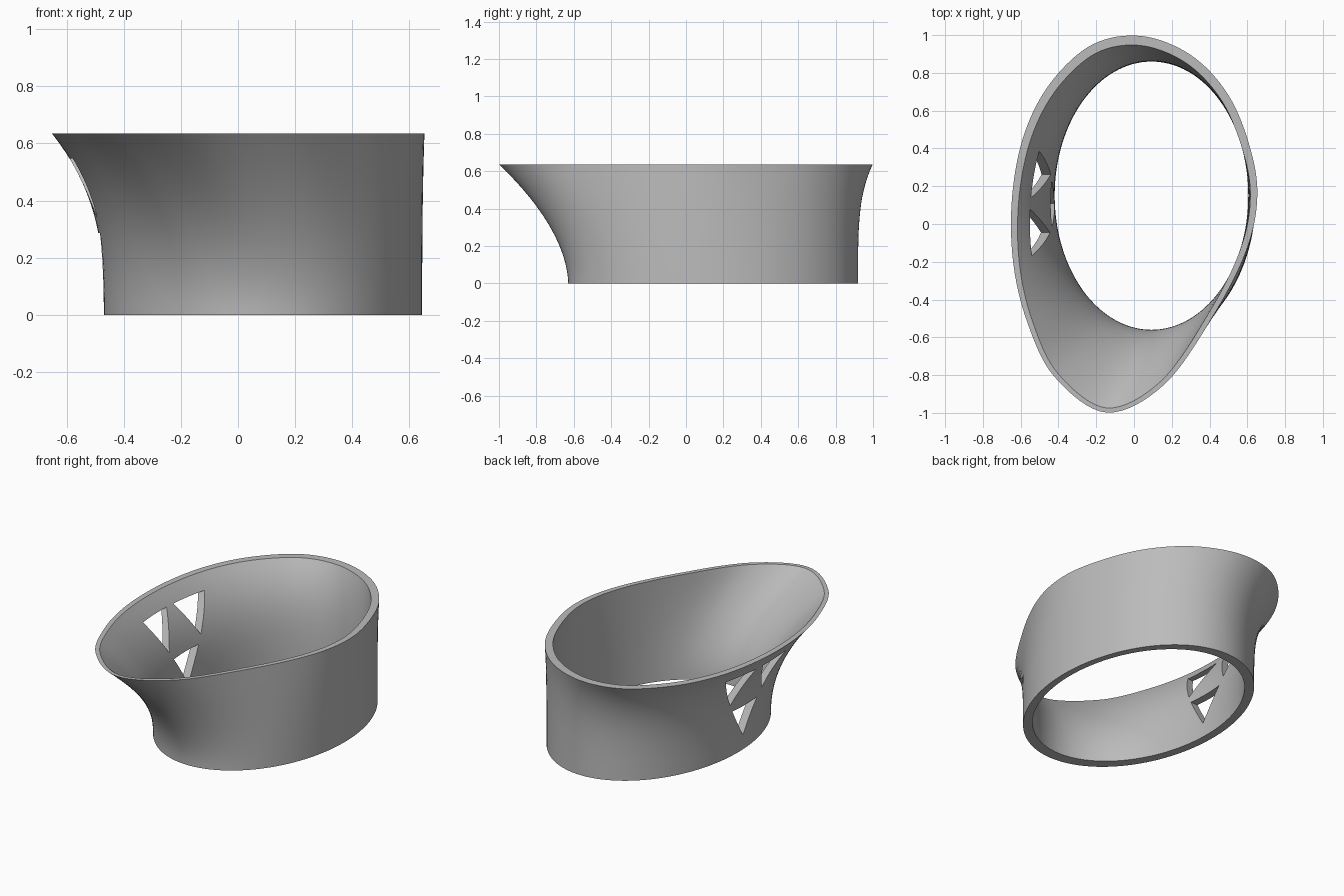
import bpy, bmesh
from math import sin, cos, pi
from mathutils import Vector

cube = bpy.data.objects.get("Cube")
if cube:
    bpy.data.objects.remove(cube, do_unlink=True)

HEIGHT, SIDES, ROWS = 0.635, 128, 18

# Outline of the flared rim, anticlockwise from +x, evenly spread in angle
RIM = [Vector(p) for p in (
    (.653, .15), (.61, .42), (.495, .69), (.30, .895),
    (.04, .995), (-.22, .95), (-.44, .75), (-.58, .48),
    (-.645, .15), (-.64, -.2), (-.565, -.52), (-.42, -.81),
    (-.145, -.998), (.16, -.85), (.42, -.485), (.595, -.14))]


def rim_point(a):
    """Smooth closed curve through the rim points."""
    n = len(RIM)
    s = (a / (2 * pi)) % 1 * n
    i, f = int(s), s % 1
    p0, p1, p2, p3 = (RIM[(i + k) % n] for k in (-1, 0, 1, 2))
    return 0.5 * (2 * p1 + (p2 - p0) * f + (2 * p0 - 5 * p1 + 4 * p2 - p3) * f ** 2
                  + (3 * p1 - p0 - 3 * p2 + p3) * f ** 3)


def rim_inner(a):
    """Rim point moved inwards by the wall thickness."""
    d = (rim_point(a + .02) - rim_point(a - .02)).normalized()
    return rim_point(a) + Vector((-d.y, d.x)) * (.037 + .013 * sin(a))


def wall_point(a, t, inner):
    if inner:
        base = Vector((.0925 + .5125 * cos(a), .15 + .71 * sin(a)))
        top = rim_inner(a)
    else:
        base = Vector((.0875 + .5575 * cos(a), .145 + .775 * sin(a)))
        top = rim_point(a)
    flare = t ** (2.8 + sin(a))      # the front flares earliest, the back latest
    return (*base.lerp(top, flare), t * HEIGHT)


def add_object(name, bm):
    bmesh.ops.recalc_face_normals(bm, faces=bm.faces)
    mesh = bpy.data.meshes.new(name)
    bm.to_mesh(mesh)
    bm.free()
    obj = bpy.data.objects.new(name, mesh)
    bpy.context.collection.objects.link(obj)
    return obj


# Flared oval band: up the outside, over the rim, down the inside
bm = bmesh.new()
section = [(r / ROWS, False) for r in range(ROWS + 1)]
section += [(t, True) for t, _ in reversed(section)]
loops = [[bm.verts.new(wall_point(2 * pi * k / SIDES, t, inner)) for k in range(SIDES)]
         for t, inner in section]
for j, lower in enumerate(loops):
    upper = loops[(j + 1) % len(loops)]
    for k in range(SIDES):
        m = (k + 1) % SIDES
        bm.faces.new((lower[k], lower[m], upper[m], upper[k]))
band = add_object("flared_band", bm)

grey = bpy.data.materials.new("light_grey")
grey.use_nodes = True
grey.diffuse_color = (.5, .5, .5, 1)
grey.node_tree.nodes["Principled BSDF"].inputs["Base Color"].default_value = grey.diffuse_color
band.data.materials.append(grey)

# Three downward-pointing triangular windows in the right side
bm = bmesh.new()
for y, top, tip in ((.262, .548, .337), (-.045, .548, .337), (.108, .287, .09)):
    ends = [[bm.verts.new((x, *p)) for p in ((y - .123, top), (y + .123, top), (y, tip))]
            for x in (-.9, -.2)]
    bm.faces.new(ends[0])
    bm.faces.new(ends[1])
    for i in range(3):
        j = (i + 1) % 3
        bm.faces.new((ends[0][i], ends[0][j], ends[1][j], ends[1][i]))
cutter = add_object("window_cutter", bm)
cutter.hide_render = True

cut = band.modifiers.new("windows", 'BOOLEAN')
cut.operation, cut.solver, cut.object = 'DIFFERENCE', 'EXACT', cutter
bpy.ops.object.select_all(action='DESELECT')
bpy.context.view_layer.objects.active = band
band.select_set(True)
bpy.ops.object.modifier_apply(modifier=cut.name)
bpy.data.objects.remove(cutter, do_unlink=True)
bpy.ops.object.shade_smooth_by_angle(angle=.6)
